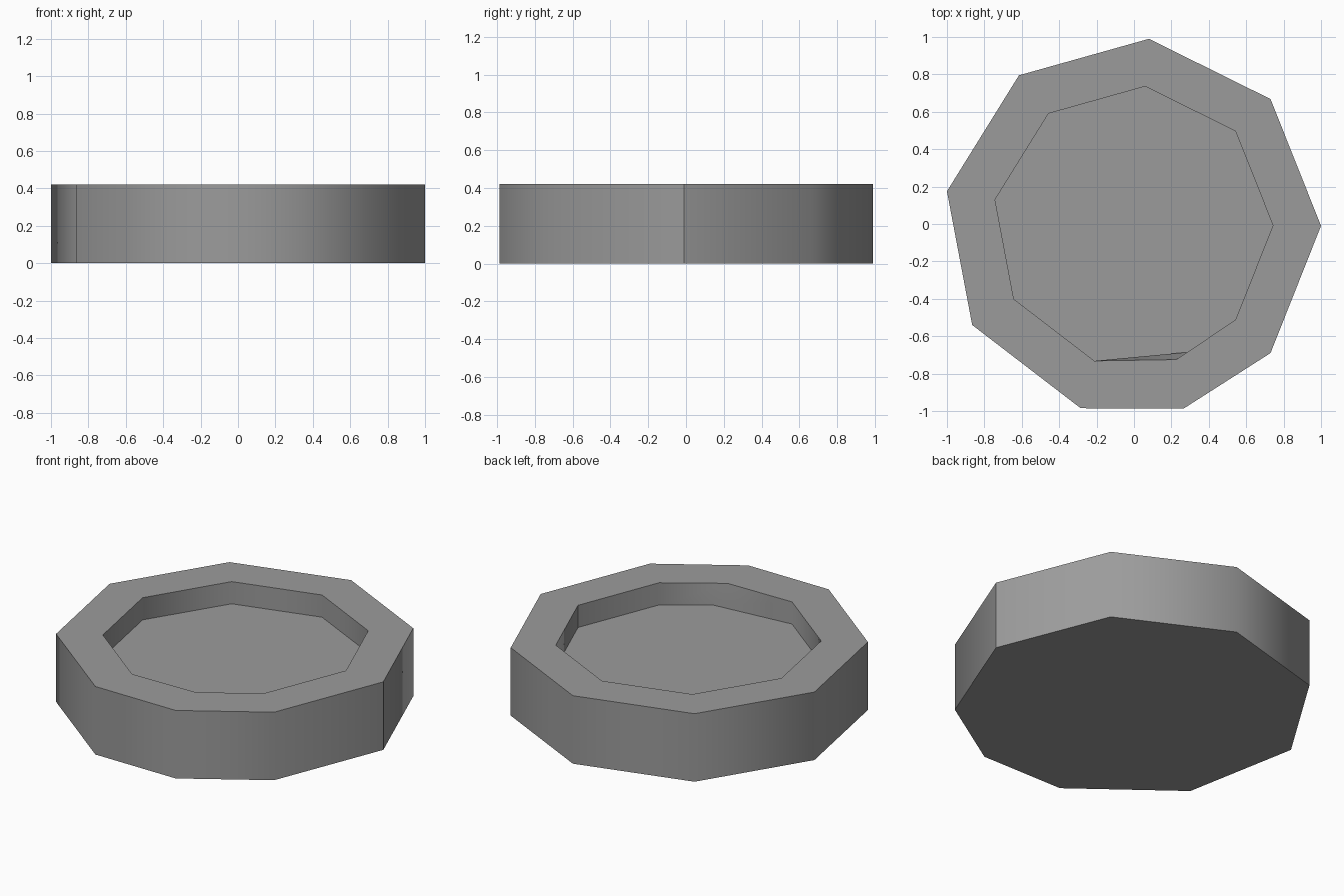
import bpy
import bmesh

cube = bpy.data.objects.get("Cube")
if cube:
    bpy.data.objects.remove(cube, do_unlink=True)

HEIGHT, FLOOR_Z, INNER = 0.42, 0.283, 0.743

# One flat stone colour
grey = bpy.data.materials.new("grey")
grey.use_nodes = True
colour = (0.33, 0.33, 0.33, 1)
grey.diffuse_color = colour
grey.node_tree.nodes["Principled BSDF"].inputs["Base Color"].default_value = colour

# Uneven nine-sided outline, starting at the seam corner
outline = [(1, -0.01), (0.73, 0.668), (0.08, 0.99), (-0.615, 0.795), (-1, 0.175),
           (-0.865, -0.54), (-0.285, -0.985), (0.265, -0.987), (0.73, -0.69)]
rim = [(x * INNER, y * INNER) for x, y in outline]
rim[7] = (0.225, -0.725)
floor = list(rim)
floor[7] = (0.29, -0.685)      # the recess floor has one skewed corner

bm = bmesh.new()


def ring(points, z):
    return [bm.verts.new((x, y, z)) for x, y in points]


def bridge(lower, upper, smooth):
    n = len(lower)
    for i in range(n):
        j = (i + 1) % n
        face = bm.faces.new((lower[i], lower[j], upper[j], upper[i]))
        face.smooth = smooth


# Base, outer wall, flat rim, recess wall and recess floor
base = ring(outline, 0)
top = ring(outline, HEIGHT)
lip = ring(rim, HEIGHT)
pit = ring(floor, FLOOR_Z)
bm.faces.new(base[::-1])
bridge(base, top, True)
bridge(top, lip, False)
bridge(lip, pit, True)
bm.faces.new(pit)

# Walls shade smoothly, broken at the rims and at the seam corner
for edge in bm.edges:
    if not all(f.smooth for f in edge.link_faces):
        edge.smooth = False
for a, b in ((base, top), (lip, pit)):
    bm.edges.get((a[0], b[0])).smooth = False
bm.normal_update()

mesh = bpy.data.meshes.new("recessed_dish")
bm.to_mesh(mesh)
bm.free()
mesh.materials.append(grey)
dish = bpy.data.objects.new("recessed_dish", mesh)
bpy.context.collection.objects.link(dish)
